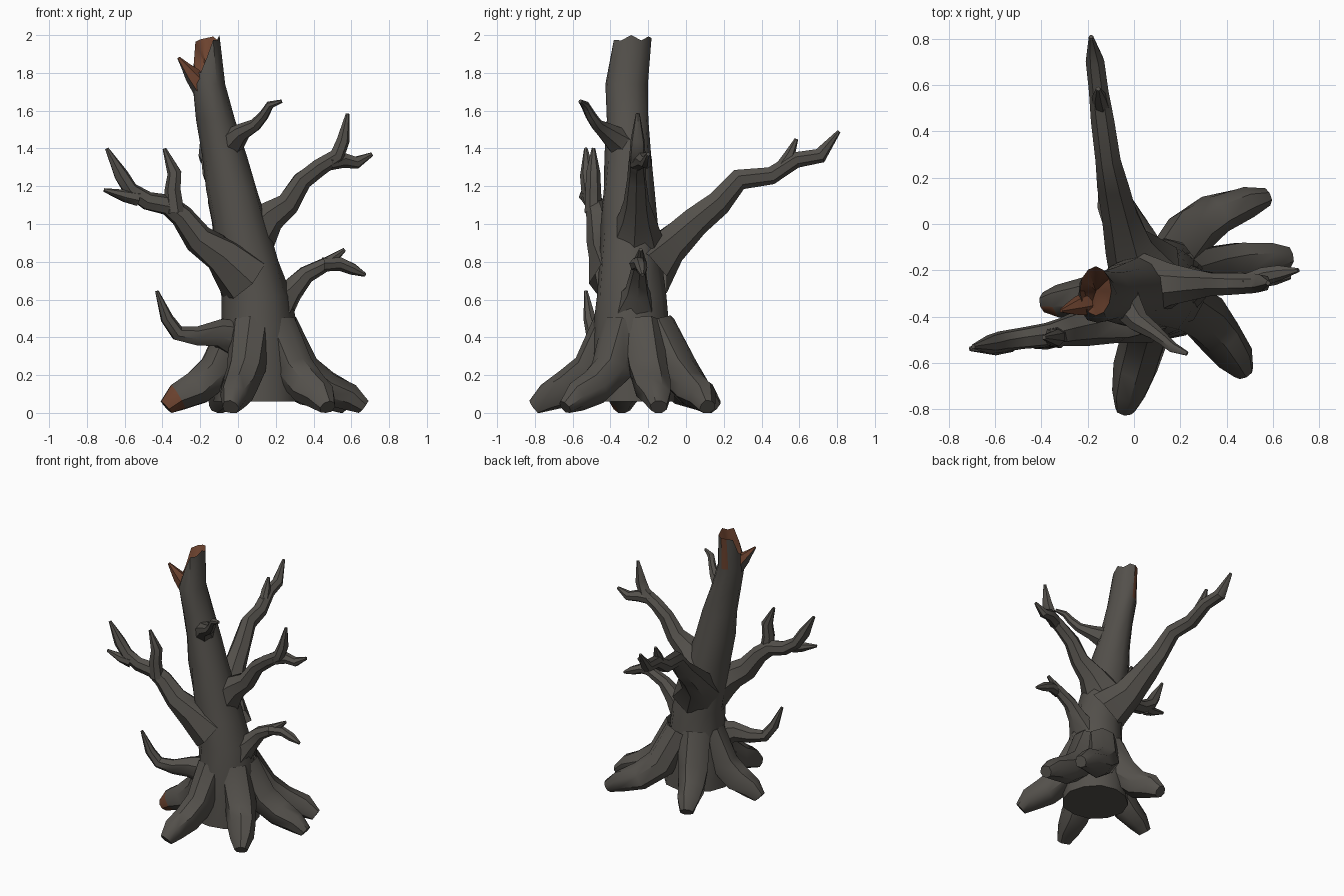
import bpy, bmesh, math, random
from mathutils import Vector

if "Cube" in bpy.data.objects:
    bpy.data.objects.remove(bpy.data.objects["Cube"])

random.seed(4)


def material(name, rgb):
    m = bpy.data.materials.new(name)
    m.diffuse_color = (*rgb, 1)
    m.use_nodes = True
    m.node_tree.nodes["Principled BSDF"].inputs["Base Color"].default_value = m.diffuse_color
    return m


BARK = material("grey bark", (0.088, 0.081, 0.071))
RUST = material("rusty broken wood", (0.15, 0.055, 0.028))


def finish(bm, name, rust_rule=None):
    """Turn a bmesh into a named object; faces that meet the rule get the rust colour."""
    bmesh.ops.recalc_face_normals(bm, faces=bm.faces)
    bm.normal_update()
    if rust_rule:
        for f in bm.faces:
            if rust_rule(f.calc_center_median(), f.normal):
                f.material_index = 1
    me = bpy.data.meshes.new(name)
    bm.to_mesh(me)
    bm.free()
    me.materials.append(BARK)
    me.materials.append(RUST)
    bpy.context.collection.objects.link(bpy.data.objects.new(name, me))


def bridge(bm, a, b):
    n = len(a)
    for i in range(n):
        bm.faces.new((a[i], a[(i + 1) % n], b[(i + 1) % n], b[i]))


def limb(name, pts, radius, sides=7, rust_rule=None):
    """Limb along pts, radius(t) for t in 0..1, open where it enters the trunk."""
    bm = bmesh.new()
    prev = side = None
    last = len(pts) - 1
    for k, p in enumerate(pts):
        t = (pts[min(k + 1, last)] - pts[max(k - 1, 0)]).normalized()
        if side is None:
            side = t.cross(Vector((0.1, 0.2, 1))).normalized()
        side = (side - t * side.dot(t)).normalized()
        up = side.cross(t)
        ring = []
        for i in range(sides):
            a = 2 * math.pi * i / sides
            r = radius(k / last) * random.uniform(0.92, 1.08)
            co = p + (side * math.cos(a) + up * math.sin(a)) * r
            co.z = max(co.z, 0.0)
            ring.append(bm.verts.new(co))
        if prev:
            bridge(bm, prev, ring)
        prev = ring
    bm.faces.new(prev)
    finish(bm, name, rust_rule)


# Trunk: leaning, tapering rings, then a jagged rim around a rusty hollow
SIDES = 12


def trunk_ring(bm, cx, cy, rx, ry, height, jitter=0.05):
    out = []
    for i in range(SIDES):
        a = 2 * math.pi * i / SIDES
        s = 1 + random.uniform(-jitter, jitter)
        out.append(bm.verts.new((cx + rx * s * math.cos(a), cy + ry * s * math.sin(a), height(a))))
    return out


def rim_height(a):
    dip = max(0, math.cos(a - math.radians(222))) ** 1.5
    return 1.985 - 0.19 * dip + 0.015 * math.cos(5 * a)


bm = bmesh.new()
rings = []
for k in range(10):
    z = 0.06 + 1.68 * k / 9
    r = 0.235 - 0.085 * z
    rings.append(trunk_ring(bm, min(0.11, 0.10 - 0.225 * (z - 0.6)), -0.28 - 0.02 * z,
                            r, max(r, 0.113), lambda a: z))
tx, ty = -0.165, -0.29
rings.append(trunk_ring(bm, tx, ty, 0.068, 0.108, rim_height, 0.03))
rings.append(trunk_ring(bm, tx, ty, 0.045, 0.075, lambda a: rim_height(a) - 0.05, 0.1))
for a, b in zip(rings, rings[1:]):
    bridge(bm, a, b)
bm.faces.new(rings[0])
floor = bm.verts.new((tx, ty, 1.82))
for i in range(SIDES):
    bm.faces.new((rings[-1][i], rings[-1][(i + 1) % SIDES], floor))


def broken_top(c, n):
    inside = math.hypot(c.x - tx, (c.y - ty) * 0.65) < 0.062
    return c.z > 1.76 and (inside or n.z > 0.35)


finish(bm, "trunk", broken_top)

# Splinter leaning off the broken top
foot, tip = Vector((-0.17, -0.335, 1.70)), Vector((-0.315, -0.375, 1.88))
limb("top_splinter", [foot.lerp(tip, t) for t in (0, 0.5, 0.75, 1)],
     lambda t: 0.06 - 0.052 * t, 6, lambda c, n: n.z > -0.1 or n.y < -0.6)


# Branches: profile of (x, z) points, with y sliding evenly from y0 to y1
def branch(name, r, y0, y1, profile, fork=False, backward=False):
    a0, a1 = profile[0][0], profile[-1][0]
    pts = []
    for k, (a, z) in enumerate(profile):
        b = y0 + (y1 - y0) * math.sqrt(k / (len(profile) - 1))
        pts.append(Vector((b, a, z) if backward else (a, b, z)))

    def radius(t):
        if t == 1:
            return 0.01
        return r * (1 - 0.35 * t if fork else 0.42 * (1 - 0.45 * t) + 0.6 * math.exp(-6 * t))
    limb(name, pts, radius)


branch("left_branch", 0.155, -0.36, -0.53,
       [(0.04, 0.72), (-0.09, 0.84), (-0.21, 0.92), (-0.30, 1.04), (-0.37, 1.10),
        (-0.48, 1.12), (-0.57, 1.18), (-0.62, 1.26), (-0.695, 1.40)])
branch("left_branch_upper_fork", 0.05, -0.49, -0.49,
       [(-0.33, 1.06), (-0.345, 1.18), (-0.335, 1.27), (-0.39, 1.40)], True)
branch("left_branch_end_fork", 0.042, -0.515, -0.54, [(-0.53, 1.135), (-0.60, 1.15), (-0.71, 1.18)], True)
branch("low_left_branch", 0.125, -0.34, -0.53,
       [(0.02, 0.38), (-0.11, 0.42), (-0.22, 0.405), (-0.32, 0.42), (-0.375, 0.50), (-0.43, 0.645)])
branch("high_right_branch", 0.085, -0.32, -0.56,
       [(-0.06, 1.41), (0.02, 1.49), (0.09, 1.525), (0.135, 1.575), (0.17, 1.63), (0.23, 1.65)])
branch("right_branch", 0.14, -0.27, -0.255,
       [(0.06, 0.92), (0.17, 1.04), (0.265, 1.11), (0.34, 1.23), (0.43, 1.30),
        (0.525, 1.36), (0.555, 1.44), (0.58, 1.585)])
branch("right_branch_fork", 0.045, -0.26, -0.2, [(0.48, 1.33), (0.56, 1.34), (0.63, 1.325), (0.71, 1.37)], True)
branch("low_right_branch", 0.13, -0.28, -0.24,
       [(0.18, 0.55), (0.28, 0.65), (0.36, 0.735), (0.47, 0.79), (0.565, 0.865)])
branch("low_right_branch_fork", 0.04, -0.26, -0.23, [(0.45, 0.785), (0.54, 0.79), (0.61, 0.76), (0.675, 0.73)], True)
branch("back_branch", 0.16, 0.06, -0.185,
       [(-0.22, 0.76), (-0.09, 0.88), (0.05, 1.01), (0.17, 1.11), (0.28, 1.235),
        (0.45, 1.255), (0.58, 1.34), (0.71, 1.36), (0.81, 1.49)], backward=True)
branch("back_branch_fork", 0.038, -0.14, -0.155, [(0.5, 1.29), (0.55, 1.37), (0.585, 1.45)], True, True)


# Roots: one shared falling profile, swept from the trunk axis to each tip with a sideways bend
def root(name, x, y, bend=0.0, rust_rule=None):
    axis = Vector((0.10, -0.28, 0))
    out = Vector((x, y, 0)) - axis
    across = Vector((-out.y, out.x, 0)).normalized()
    pts = []
    for u, z in ((0.2, 0.46), (0.42, 0.23), (0.65, 0.13), (0.87, 0.085), (1, 0.03)):
        pts.append(axis + out * u + across * bend * math.sin(math.pi * u) + Vector((0, 0, z)))
    limb(name, pts, lambda t: 0.112 - 0.067 * t ** 2.2, 8, rust_rule)


root("front_root", -0.04, -0.80)
root("front_right_root", 0.475, -0.64, 0.05)
root("right_root", 0.665, -0.145, 0.025)
root("back_right_root", 0.57, 0.115, 0.09)
root("back_left_root", -0.11, 0.15)
root("left_root", -0.38, -0.34, 0, lambda c, n: c.x < -0.3 and n.y < -0.2)

# Soft shading that keeps hard creases
for ob in bpy.context.collection.objects:
    ob.select_set(True)
    bpy.context.view_layer.objects.active = ob
bpy.ops.object.shade_smooth_by_angle(angle=math.radians(42))
